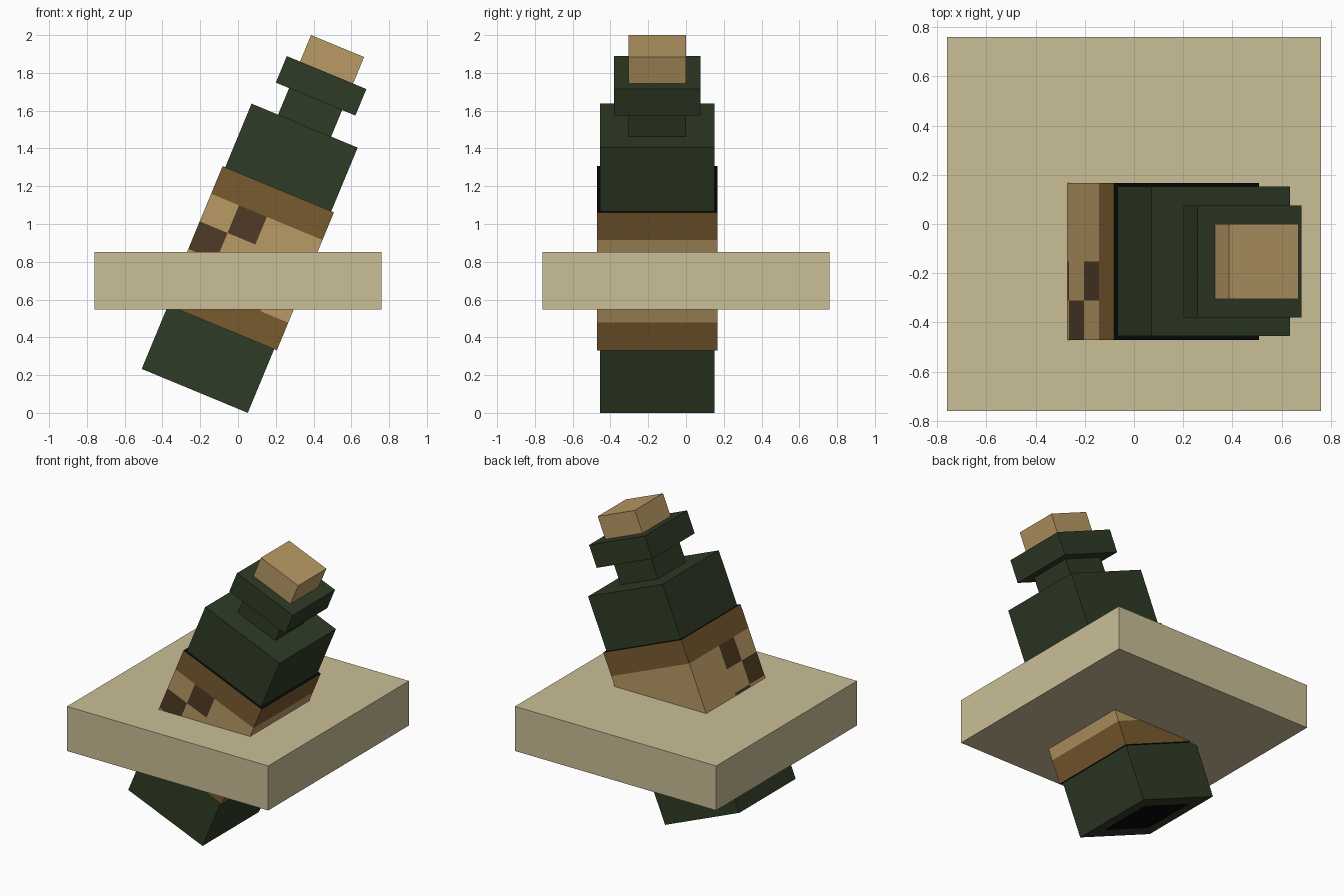
import bpy, bmesh, math
from mathutils import Matrix, Vector

if "Cube" in bpy.data.objects:
    bpy.data.objects.remove(bpy.data.objects["Cube"])

U = 0.076                                   # modelling unit


def material(name, r, g, b):
    lin = [((c / 255 + 0.055) / 1.055) ** 2.4 if c > 10 else c / 255 / 12.92 for c in (r, g, b)]
    m = bpy.data.materials.new(name)
    m.diffuse_color = (*lin, 1)
    m.use_nodes = True
    m.node_tree.nodes["Principled BSDF"].inputs["Base Color"].default_value = m.diffuse_color
    return m


SAND = material("sand", 202, 191, 151)
GREEN = material("dark green glass", 47, 59, 37)
TAN = material("tan paper and cork", 185, 154, 101)
BROWN = material("brown band", 122, 91, 47)
DARK = material("dark brown mark", 80, 59, 38)
BLACK = material("black", 8, 8, 8)

# Tilted frame of the bottle: origin at the centre of its base
TILT = Matrix.Translation((-0.229, -2 * U, 0.1165)) @ Matrix.Rotation(math.radians(22.5), 4, 'Y')


def box_mesh(width, depth, low, high):
    bm = bmesh.new()
    bmesh.ops.create_cube(bm, size=1)
    for v in bm.verts:
        v.co = Vector((v.co.x * width, v.co.y * depth, low + (v.co.z + 0.5) * (high - low)))
    bm.normal_update()
    return bm


def finish(name, bm, mats, matrix):
    mesh = bpy.data.meshes.new(name)
    bm.to_mesh(mesh)
    bm.free()
    for m in mats:
        mesh.materials.append(m)
    ob = bpy.data.objects.new(name, mesh)
    ob.matrix_world = matrix
    bpy.context.collection.objects.link(ob)


# Sand slab
finish("sand_slab", box_mesh(20 * U, 20 * U, 0.548, 0.852), [SAND], Matrix())

# Bottle body with a black square inset in its base
bm = box_mesh(8 * U, 8 * U, 0, 20 * U)
base = min(bm.faces, key=lambda f: f.calc_center_median().z)
bmesh.ops.inset_region(bm, faces=[base], thickness=2 * U)
for f in bm.faces:
    c = f.calc_center_median()
    f.material_index = int(f.normal.z < -0.9 and c.xy.length < 0.01)
finish("bottle_body", bm, [GREEN, BLACK], TILT)

# Neck, lip and cork
for name, width, low, high, mat in (("neck", 4, 20, 22, GREEN),
                                    ("lip", 6, 22, 24, GREEN),
                                    ("cork", 4, 24, 26, TAN)):
    finish(name, box_mesh(width * U, width * U, low * U, high * U), [mat], TILT)

# Label sleeve, cut into 4 columns and 5 rows on each side
W, LOW, HIGH = 8.4 * U, 4.8 * U, 15.2 * U
cell, row_h = W / 4, (HIGH - LOW) / 5
bm = box_mesh(W, W, LOW, HIGH)
cuts = [((0, 0, LOW + i * row_h), (0, 0, 1)) for i in range(1, 5)]
cuts += [((i * cell, 0, 0), (1, 0, 0)) for i in (-1, 0, 1)]
cuts += [((0, i * cell, 0), (0, 1, 0)) for i in (-1, 0, 1)]
for co, no in cuts:
    bmesh.ops.bisect_plane(bm, geom=bm.verts[:] + bm.edges[:] + bm.faces[:], plane_co=co, plane_no=no)
bm.normal_update()
for f in bm.faces:
    c, n = f.calc_center_median(), f.normal
    row = int((c.z - LOW) / row_h)
    front, left = n.y < -0.9, n.x < -0.9
    col = int(((c.x if front else c.y) + W / 2) / cell)
    if abs(n.z) > 0.9:
        f.material_index = 3                # black rims
    elif row in (0, 4) or (front and (row, col) == (1, 2)):
        f.material_index = 1                # brown bands
    elif (front or left) and (row, col) in ((3, 1), (2, 0), (1, 1)):
        f.material_index = 2                # dark marks
finish("label", bm, [TAN, BROWN, DARK, BLACK], TILT)
